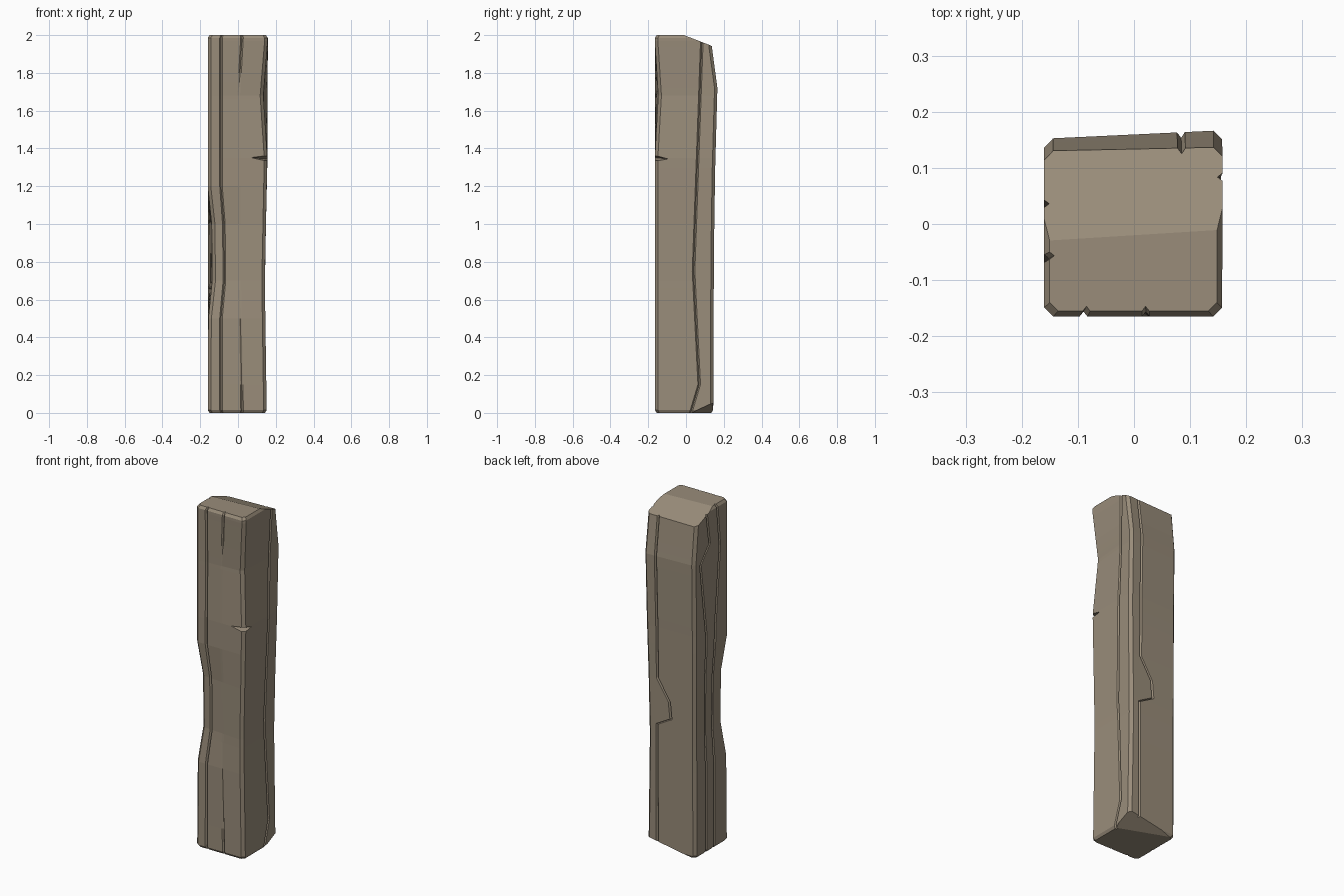
import bpy, bmesh
from mathutils import Vector

if "Cube" in bpy.data.objects:
    bpy.data.objects.remove(bpy.data.objects["Cube"])


def at(track, z):
    """Piecewise-linear lookup; track rows are (z, value, value...)."""
    if z <= track[0][0]:
        return track[0][1:]
    for a, b in zip(track, track[1:]):
        if z <= b[0]:
            t = (z - a[0]) / (b[0] - a[0])
            return [p + (q - p) * t for p, q in zip(a[1:], b[1:])]
    return track[-1][1:]


# Corner paths (z, x, y): front left, front right, back right, back left
corners = [
    [(0, -.16, -.165), (.5, -.157, -.163), (.7, -.135, -.14),
     (1, -.138, -.14), (1.2, -.16, -.165), (2, -.16, -.165)],
    [(0, .152, -.165), (.7, .142, -.165), (1, .148, -.165),
     (1.35, .155, -.165), (1.68, .133, -.146), (1.97, .157, -.165)],
    [(0, .152, .145), (.65, .142, .147), (1, .148, .15),
     (1.3, .155, .155), (1.72, .158, .167), (1.94, .158, .137)],
    [(0, -.16, .142), (1.3, -.16, .147), (1.72, -.16, .152), (1.94, -.16, .13)],
]

# Grain cracks per side (z, position along the side, depth), in loop order
cracks = [
    [[(0, -.09, .009), (.5, -.09, .009), (.7, -.072, .009), (1, -.075, .009),
      (1.2, -.09, .009), (2, -.09, .009)],
     [(0, .022, .009), (.66, .01, 0), (1.66, .003, 0), (2, .022, .009)]],
    [[(0, .025, .009), (.15, .07, .009), (.75, .04, .009), (2, .085, .009)]],
    [[(0, .085, .01), (.73, .085, .01), (.78, -.005, .01), (.88, .005, .01),
      (1, .08, .01), (2, .085, .01)]],
    [[(0, .04, .009), (1.27, .04, .009), (1.7, .095, .009), (1.8, .01, .009), (2, .04, .009)],
     [(0, -.035, .009), (1.27, -.04, .009), (1.75, -.085, .009), (2, -.06, .009)]],
]
CHAMFER, HALF = .016, .007


def section(z):
    """Chamfered four-sided outline with V cracks at height z."""
    c = [Vector(at(t, z)) for t in corners]
    pts = []
    for i in range(4):
        a, b = c[i], c[(i + 1) % 4]
        d = (b - a).normalized()
        inward = Vector((-d.y, d.x))
        axis = i % 2
        pts.append(a + d * CHAMFER)
        for track in cracks[i]:
            pos, depth = at(track, z)
            mid = a + (b - a) * ((pos - a[axis]) / (b[axis] - a[axis]))
            pts += [mid - d * HALF, mid + inward * depth, mid + d * HALF]
        pts.append(b - d * CHAMFER)
    return pts


# Post body: loft of all key heights, edges eased at both ends
levels = {0, .015, 1.985, 2}
for t in corners + [k for side in cracks for k in side]:
    levels |= {row[0] for row in t}
bm = bmesh.new()
rings = []
for z in sorted(levels):
    s = .94 if z in (0, 2) else 1
    rings.append([bm.verts.new((p.x * s, p.y * s, z)) for p in section(z)])
n = len(rings[0])
for lo, hi in zip(rings, rings[1:]):
    for i in range(n):
        j = (i + 1) % n
        bm.faces.new((lo[i], lo[j], hi[j], hi[i]))
bm.faces.new(rings[0][::-1])
bm.faces.new(rings[-1])


def slice_off(a, b, c, up):
    """Remove everything beyond the plane through a, b, c and cap it."""
    a, b, c = Vector(a), Vector(b), Vector(c)
    no = (b - a).cross(c - a).normalized()
    if no.z * up < 0:
        no = -no
    bmesh.ops.bisect_plane(bm, geom=bm.verts[:] + bm.edges[:] + bm.faces[:],
                           plane_co=a, plane_no=no, clear_outer=True)
    bmesh.ops.holes_fill(bm, edges=[e for e in bm.edges if e.is_boundary])


# Sloping top and broken bottom corner
slice_off((-.16, -.03, 2), (.16, -.01, 2), (0, .134, 1.94), 1)
slice_off((.155, .025, 0), (-.145, .14, 0), (.155, .145, .055), -1)
bmesh.ops.recalc_face_normals(bm, faces=bm.faces[:])


def to_object(mesh_bm, name):
    me = bpy.data.meshes.new(name)
    mesh_bm.to_mesh(me)
    mesh_bm.free()
    ob = bpy.data.objects.new(name, me)
    bpy.context.collection.objects.link(ob)
    return ob


post = to_object(bm, "wooden_post")
wood = bpy.data.materials.new("wood")
wood.diffuse_color = (.32, .265, .195, 1)
wood.use_nodes = True
wood.node_tree.nodes["Principled BSDF"].inputs["Base Color"].default_value = wood.diffuse_color
post.data.materials.append(wood)

# Wedge-shaped axe nick on the front right corner
bm = bmesh.new()
v = [bm.verts.new(p) for p in ((.065, -.168, 1.352), (.158, -.09, 1.344),
                               (.2, -.21, 1.315), (.2, -.21, 1.38))]
bmesh.ops.convex_hull(bm, input=v)
bmesh.ops.recalc_face_normals(bm, faces=bm.faces[:])
nick = to_object(bm, "nick_cutter")
nick.hide_render = True
nick.hide_set(True)
cut = post.modifiers.new("nick", "BOOLEAN")
cut.operation = "DIFFERENCE"
cut.solver = "EXACT"
cut.object = nick
